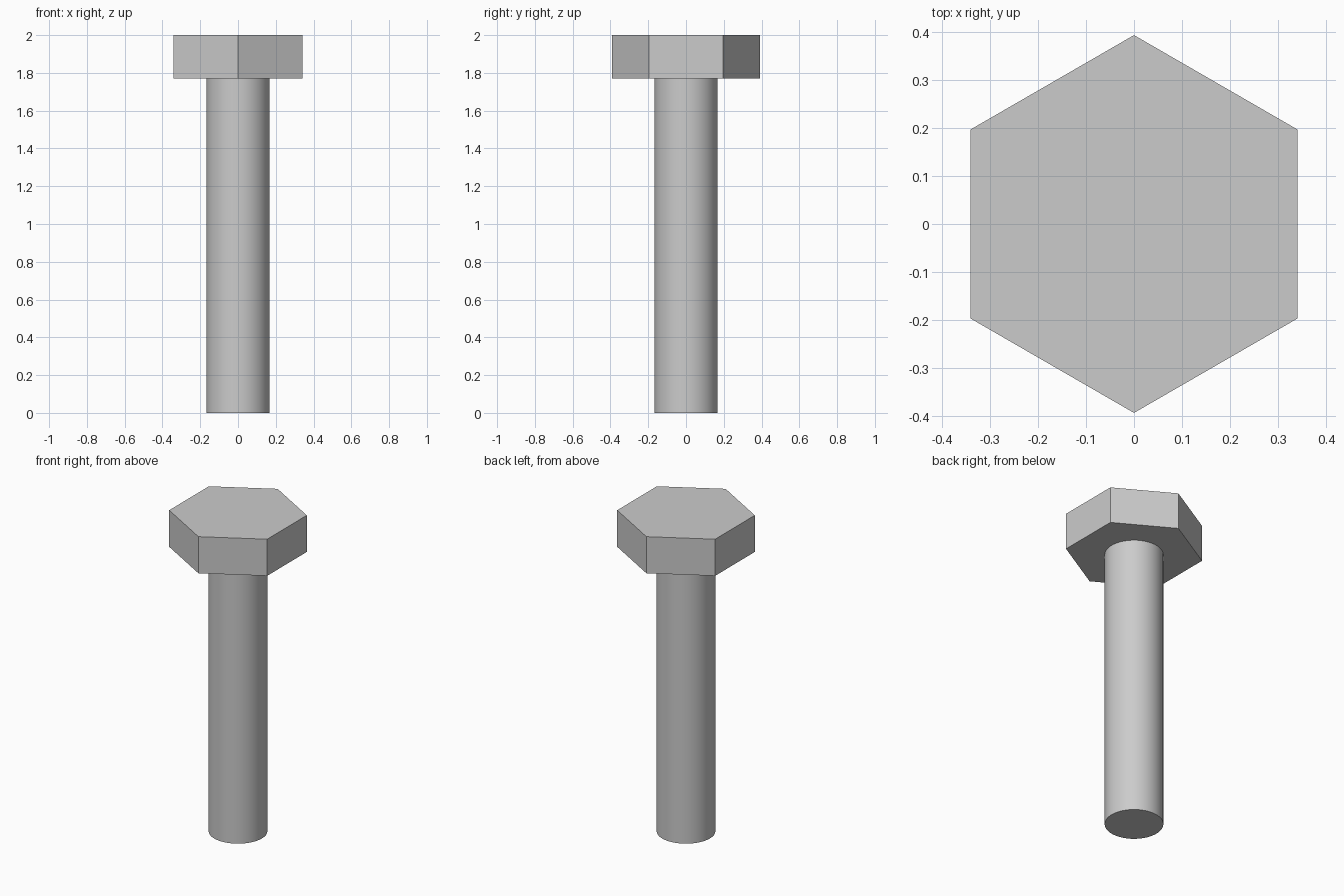
import bpy
import math

cube = bpy.data.objects.get("Cube")
if cube:
    bpy.data.objects.remove(cube, do_unlink=True)

# Single plain steel colour
steel = bpy.data.materials.new("steel_grey")
steel.use_nodes = True
colour = (0.6, 0.6, 0.6, 1)
steel.diffuse_color = colour
steel.node_tree.nodes["Principled BSDF"].inputs["Base Color"].default_value = colour


def prism(name, sides, radius, bottom, top):
    """Upright capped prism between two heights, with a corner on the y axis."""
    bpy.ops.mesh.primitive_cylinder_add(
        vertices=sides, radius=radius, depth=top - bottom,
        location=(0, 0, (bottom + top) / 2))
    part = bpy.context.object
    part.name = part.data.name = name
    part.data.materials.append(steel)
    return part


HEAD_BOTTOM = 1.77

# Hexagonal head, flat shaded
prism("hex_head", 6, 0.393, HEAD_BOTTOM, 2.0)

# Round shank, smooth sides with sharp rims
prism("shank", 64, 0.167, 0.0, HEAD_BOTTOM)
bpy.ops.object.shade_smooth_by_angle(angle=math.radians(30))
